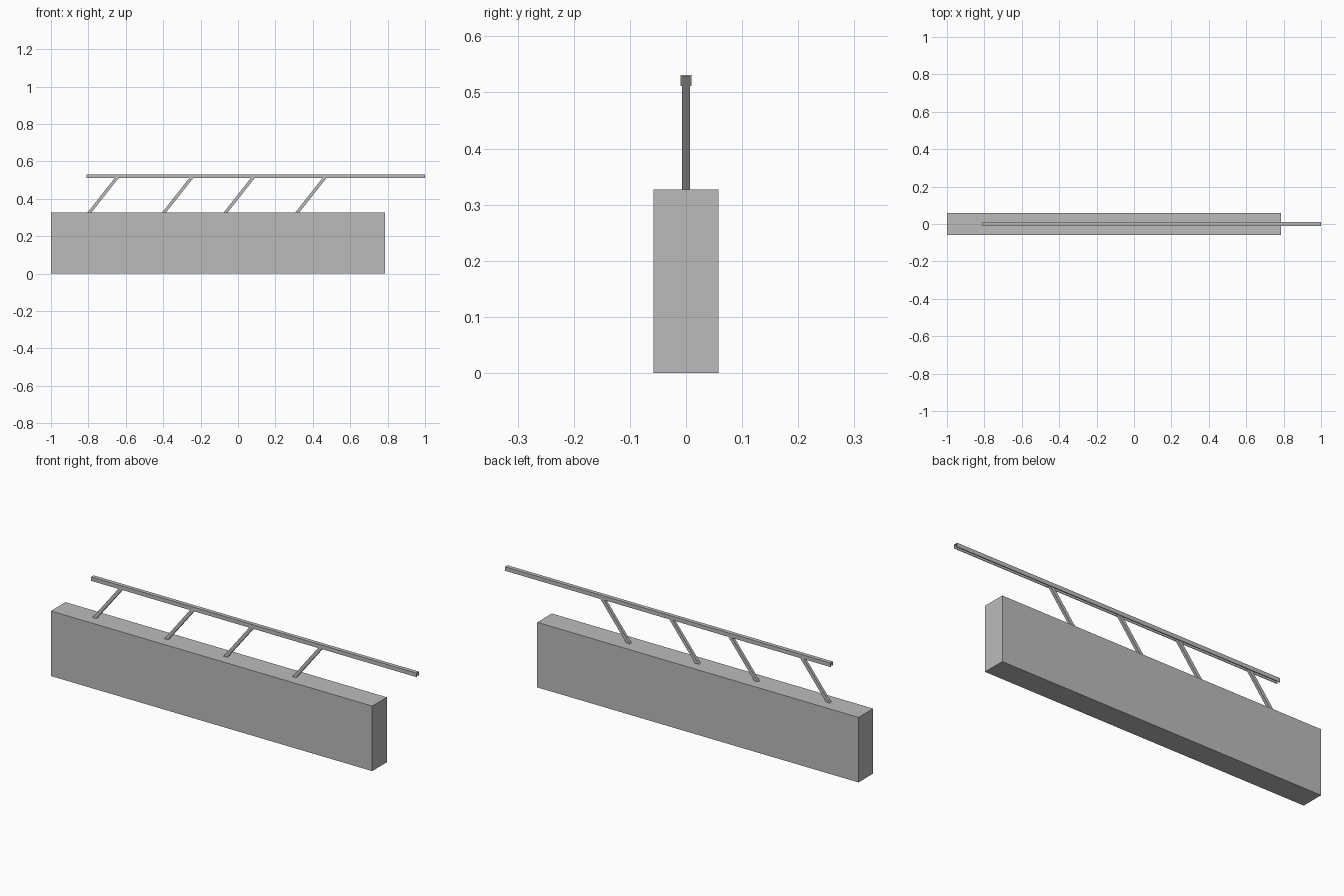
import bpy

cube = bpy.data.objects.get("Cube")
if cube:
    bpy.data.objects.remove(cube, do_unlink=True)

grey = bpy.data.materials.new("plain_grey")
grey.use_nodes = True
colour = (0.5, 0.5, 0.5, 1)
grey.diffuse_color = colour
grey.node_tree.nodes["Principled BSDF"].inputs["Base Color"].default_value = colour


def prism(name, start, end):
    """Join two matching outlines into a closed solid."""
    n = len(start)
    faces = [(i, (i + 1) % n, (i + 1) % n + n, i + n) for i in range(n)]
    faces += [tuple(reversed(range(n))), tuple(range(n, 2 * n))]
    mesh = bpy.data.meshes.new(name)
    mesh.from_pydata(start + end, [], faces)
    mesh.materials.append(grey)
    obj = bpy.data.objects.new(name, mesh)
    bpy.context.collection.objects.link(obj)
    return obj


def extrude_x(name, outline, x0, x1):
    """Sweep a (y, z) outline, listed counter-clockwise, along x."""
    return prism(name, [(x0, y, z) for y, z in outline],
                 [(x1, y, z) for y, z in outline])


# Solid wall
WALL_TOP = 0.327
W = 0.058
extrude_x("wall", [(-W, 0), (W, 0), (W, WALL_TOP), (-W, WALL_TOP)], -1, 0.787)

# Handrail: thin channel, open underneath and at both ends
LOW, HIGH, R, WALL = 0.511, 0.531, 0.01, 0.003
inner, roof = R - WALL, HIGH - WALL
extrude_x("handrail",
          [(-R, LOW), (-inner, LOW), (-inner, roof), (inner, roof),
           (inner, LOW), (R, LOW), (R, HIGH), (-R, HIGH)], -0.81, 1)

# Slanted square posts, from the wall top up into the channel
HALF_X, HALF_Y = 0.0105, inner
LEAN = 0.145 / (LOW - WALL_TOP)


def post_ring(x, z):
    return [(x - HALF_X, -HALF_Y, z), (x + HALF_X, -HALF_Y, z),
            (x + HALF_X, HALF_Y, z), (x - HALF_X, HALF_Y, z)]


for i, x in enumerate((-0.794, -0.395, -0.066, 0.317)):
    rise = roof - WALL_TOP
    prism(f"post_{i + 1}", post_ring(x, WALL_TOP),
          post_ring(x + LEAN * rise, roof))
